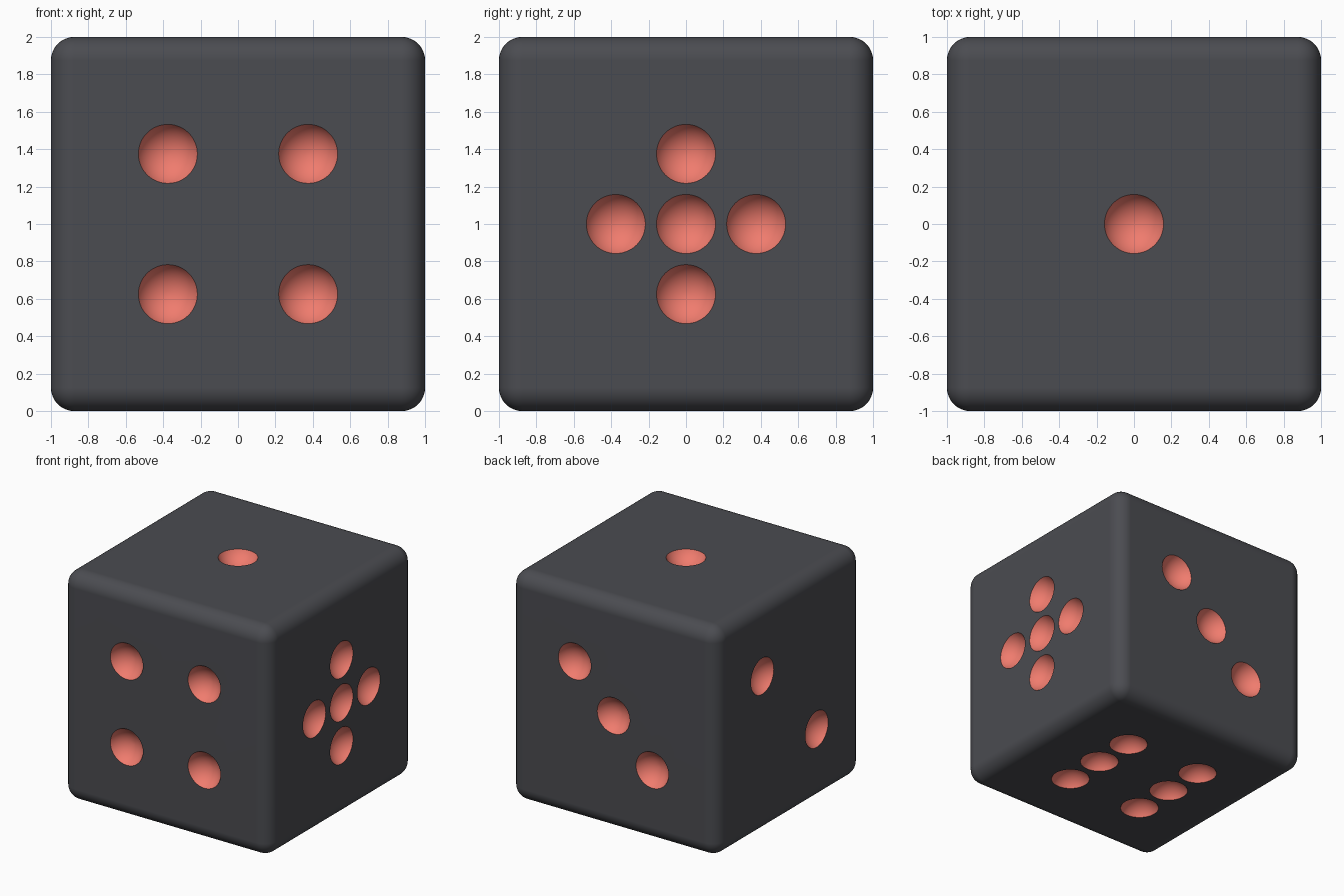
import bpy, bmesh
from mathutils import Vector, Matrix

if "Cube" in bpy.data.objects:
    bpy.data.objects.remove(bpy.data.objects["Cube"])

EDGE = 0.125     # rounding of the cube edges
OFF = 0.375      # pip spacing
RIM = 0.158      # visible pip radius
DEPTH = 0.10     # dimple depth
BALL = (RIM**2 + DEPTH**2) / (2 * DEPTH)


def material(name, color):
    m = bpy.data.materials.new(name)
    m.diffuse_color = color
    m.use_nodes = True
    m.node_tree.nodes["Principled BSDF"].inputs["Base Color"].default_value = m.diffuse_color
    return m


def add_object(name, bm, mats):
    me = bpy.data.meshes.new(name)
    bm.to_mesh(me)
    bm.free()
    for m in mats:
        me.materials.append(m)
    ob = bpy.data.objects.new(name, me)
    bpy.context.collection.objects.link(ob)
    return ob


mats = [material("charcoal", (0.07, 0.072, 0.082, 1)),
        material("coral", (0.87, 0.2, 0.155, 1))]

# Rounded cube body
bm = bmesh.new()
bmesh.ops.create_cube(bm, size=2, matrix=Matrix.Translation((0, 0, 1)))
bmesh.ops.bevel(bm, geom=bm.edges[:], offset=EDGE, segments=10,
                profile=0.5, affect='EDGES')
die = add_object("die_body", bm, mats)

# Pips per face: outward normal, two in-face axes, grid positions
X, Y, Z = Vector((1, 0, 0)), Vector((0, 1, 0)), Vector((0, 0, 1))
faces = [
    (Z, X, Y, [(0, 0)]),
    (-X, Y, Z, [(1, 1), (-1, -1)]),
    (Y, X, Z, [(1, 1), (0, 0), (-1, -1)]),
    (-Y, X, Z, [(a, b) for a in (-1, 1) for b in (-1, 1)]),
    (X, Y, Z, [(0, 0), (1, 0), (-1, 0), (0, 1), (0, -1)]),
    (-Z, X, Y, [(a, b) for a in (-1, 1) for b in (-1, 0, 1)]),
]

# Spheres that scoop out the dimples
bm = bmesh.new()
for n, u, v, spots in faces:
    turn = n.to_track_quat('Z', 'Y').to_matrix().to_4x4()
    for a, b in spots:
        centre = Z + n * (1 + BALL - DEPTH) + (u * a + v * b) * OFF
        bmesh.ops.create_uvsphere(bm, u_segments=48, v_segments=32, radius=BALL,
                                  matrix=Matrix.Translation(centre) @ turn)
for f in bm.faces:
    f.material_index = 1
cutter = add_object("pip_cutter", bm, mats)
cutter.hide_render = True

# Carve the pips
cut = die.modifiers.new("pips", 'BOOLEAN')
cut.operation = 'DIFFERENCE'
cut.solver = 'EXACT'
cut.object = cutter
bpy.context.view_layer.objects.active = die
die.select_set(True)
bpy.ops.object.modifier_apply(modifier=cut.name)
bpy.data.objects.remove(cutter)

# Smooth shading with crisp pip rims and flat sides
bpy.ops.object.shade_smooth_by_angle(angle=0.52)
wn = die.modifiers.new("flat_sides", 'WEIGHTED_NORMAL')
wn.keep_sharp = True
